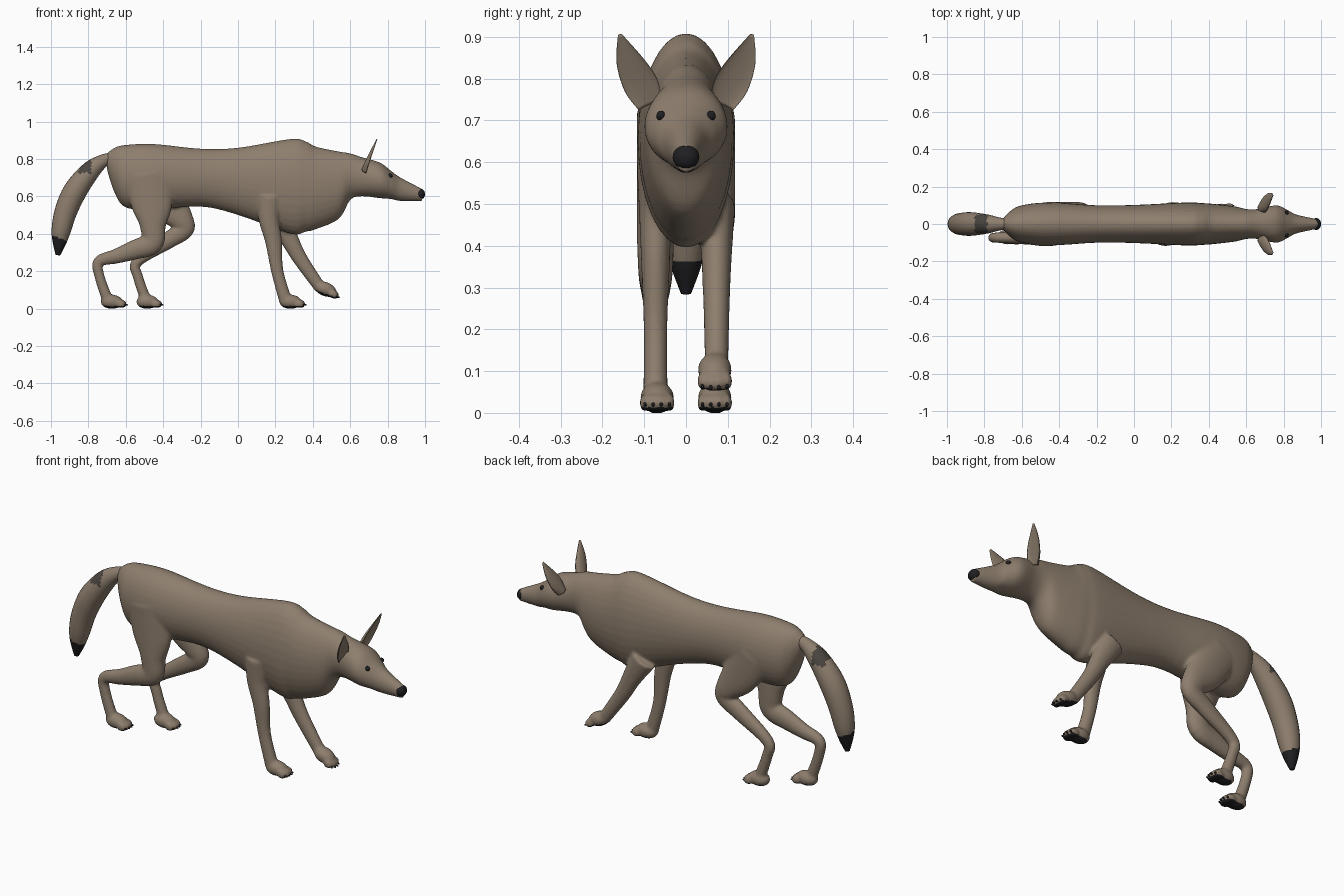
import bpy, bmesh, math
from mathutils import Vector, Matrix

cube = bpy.data.objects.get("Cube")
if cube:
    bpy.data.objects.remove(cube, do_unlink=True)


def material(name, colour):
    mat = bpy.data.materials.new(name)
    mat.use_nodes = True
    mat.diffuse_color = (*colour, 1)
    shader = next(n for n in mat.node_tree.nodes if n.type == 'BSDF_PRINCIPLED')
    shader.inputs["Base Color"].default_value = (*colour, 1)
    return mat


FUR = material("brown fur", (.27, .21, .155))
PATCH = material("dark brown patch", (.07, .06, .05))
BLACK = material("near black", (.014, .014, .016))


def finish(name, bm, *mats):
    """Turn a bmesh into a smooth shaded object."""
    bmesh.ops.recalc_face_normals(bm, faces=bm.faces[:])
    mesh = bpy.data.meshes.new(name)
    bm.to_mesh(mesh)
    bm.free()
    for mat in mats:
        mesh.materials.append(mat)
    mesh.polygons.foreach_set("use_smooth", [True] * len(mesh.polygons))
    obj = bpy.data.objects.new(name, mesh)
    bpy.context.collection.objects.link(obj)
    return obj


def spline(rows, steps):
    """Catmull-Rom interpolation through rows of numbers."""
    rows = [Vector(row) for row in rows]
    padded = [rows[0]] + rows + [rows[-1]]
    result = []
    for a, b, c, d in zip(padded, padded[1:], padded[2:], padded[3:]):
        for i in range(steps):
            t = i / steps
            result.append(b + (c - a) * (t / 2)
                          + (a * 2 - b * 5 + c * 4 - d) * (t * t / 2)
                          + (b * 3 - a - c * 3 + d) * (t ** 3 / 2))
    return result + [rows[-1]]


def loft(bm, rows, steps=5, sides=24, upright=False, cup=False):
    """Skin oval rings along a path; each row is x, y, z, depth, width."""
    rows = spline(rows, steps)
    centres = [Vector(row[:3]) for row in rows]
    rings = []
    for i, row in enumerate(rows):
        along = centres[min(i + 1, len(rows) - 1)] - centres[max(i - 1, 0)]
        along = Vector((1, 0, 0)) if upright else along.normalized()
        side = Vector((0, 1, 0))
        side = (side - along * side.dot(along)).normalized()
        up = side.cross(along)
        ring = []
        for k in range(sides):
            angle = math.tau * k / sides
            lift = math.sin(angle)
            if cup and lift > 0:
                lift *= -.4
            ring.append(bm.verts.new(centres[i] + side * row[4] * math.cos(angle)
                                     + up * row[3] * lift))
        rings.append(ring)
    for one, two in zip(rings, rings[1:]):
        for k in range(sides):
            j = (k + 1) % sides
            bm.faces.new((one[k], one[j], two[j], two[k]))
    bm.faces.new(rings[0])
    bm.faces.new(rings[-1])


def leg(bm, side, rows):
    """Loft a leg from x, z, depth rows, with the width following the depth."""
    loft(bm, [(x, side * .073, z, depth, min(.045, depth / 2 + .012))
              for x, z, depth in rows])


def hind_leg(bm, side, thigh, hock_x):
    """Add the hock and the upright lower leg to a given thigh."""
    lower = [(hock_x, .25, .03), (hock_x + .005, .17, .027), (hock_x + .05, .04, .03)]
    leg(bm, side, thigh + lower)


def ball(bm, place, radii, frame=Matrix()):
    bmesh.ops.create_uvsphere(
        bm, u_segments=20, v_segments=12, radius=1,
        matrix=frame @ Matrix.Translation(place) @ Matrix.Diagonal((*radii, 1)))


# Trunk, neck and head: x, underside, topline, half width
trunk = [
    (-.7, .74, .83, .03), (-.66, .62, .86, .07), (-.6, .54, .875, .1),
    (-.45, .53, .88, .115), (-.2, .545, .855, .1), (0, .5, .86, .102),
    (.28, .4, .907, .115), (.36, .41, .895, .112), (.42, .425, .865, .108),
    (.54, .48, .84, .094), (.6, .58, .83, .08), (.66, .6, .81, .08),
    (.76, .59, .78, .1), (.82, .585, .735, .076), (.87, .575, .7, .05),
    (.985, .575, .64, .025)]
skin = bmesh.new()
loft(skin, [(x, 0, (low + high) / 2, (high - low) / 2, wide)
            for x, low, high, wide in trunk], upright=True, sides=32)

# Legs, mid stride
leg(skin, -1, [(.17, .6, .07), (.165, .48, .055), (.19, .36, .045),
               (.21, .2, .033), (.255, .04, .035)])
leg(skin, 1, [(.2, .5, .07), (.27, .38, .05), (.33, .27, .04), (.44, .11, .032)])
hind_leg(skin, -1, [(-.48, .72, .13), (-.46, .55, .11), (-.455, .44, .07),
                    (-.46, .35, .06), (-.55, .315, .053), (-.65, .28, .04)], -.745)
hind_leg(skin, 1, [(-.45, .7, .12), (-.37, .56, .1), (-.3, .47, .065),
                   (-.29, .42, .052), (-.38, .36, .045)], -.54)

# Paws: x, side, height of the sole and pitch
paws = [(.29, -1, 0, 0), (.465, 1, .066, 20), (-.665, -1, 0, 0), (-.475, 1, 0, 0)]
frames = [Matrix.Translation((x, side * .069, z))
          @ Matrix.Rotation(math.radians(pitch), 4, 'Y') for x, side, z, pitch in paws]
claws = bmesh.new()
for frame in frames:
    ball(skin, (-.01, 0, .036), (.06, .041, .038), frame)
    for i in (-1.5, -.5, .5, 1.5):
        x, y = .046 - abs(i) ** 2 * .004, i * .0195
        ball(skin, (x, y, .024), (.026, .013, .022), frame)
        ball(claws, (x + .023, y, .02), (.009, .004, .005), frame)
body = finish("body_and_legs", skin, FUR, BLACK)
finish("claws", claws, BLACK)

# Fuse the shells into one skin
remesh = body.modifiers.new("fuse", 'REMESH')
remesh.mode = 'VOXEL'
remesh.voxel_size = .008
soften = body.modifiers.new("soften", 'SMOOTH')
soften.iterations = 4
graph = bpy.context.evaluated_depsgraph_get()
fused = bpy.data.meshes.new_from_object(body.evaluated_get(graph))
body.modifiers.clear()
body.data = fused
fused.materials.clear()
for mat in (FUR, BLACK):
    fused.materials.append(mat)
for vert in fused.vertices:
    vert.co.z = max(vert.co.z, 0)

# Dark soles under each paw
inverses = [frame.inverted() for frame in frames]
for face in fused.polygons:
    spots = [inverse @ face.center for inverse in inverses]
    face.use_smooth = True
    face.material_index = int(any(
        abs(p.x) < .085 and abs(p.y) < .06 and p.z < .014 for p in spots))

# Tail with dark tip and a saddle patch near the root: x, z, radius
path = [(-.66, .81, .025), (-.72, .79, .035), (-.79, .735, .052), (-.87, .63, .063),
        (-.92, .52, .06), (-.945, .42, .052), (-.955, .35, .036), (-.963, .285, .012)]
bm = bmesh.new()
loft(bm, [(x, 0, z, r, r) for x, z, r in path], steps=8)
tail = finish("tail", bm, FUR, PATCH, BLACK)
for face in tail.data.polygons:
    x, y, z = face.center
    if z < .375 - (x + .95) * .4:
        face.material_index = 2
    elif -.85 < x < -.785 and z > .725:
        face.material_index = 1

# Ears, cupped forwards, and eyes
for name, s in (("right", -1), ("left", 1)):
    bm = bmesh.new()
    loft(bm, [(.69, s * .085, .735, .03, .03), (.705, s * .108, .785, .024, .042),
              (.725, s * .137, .845, .015, .031), (.745, s * .158, .905, .004, .005)],
         cup=True)
    finish(name + "_ear", bm, FUR)
    bm = bmesh.new()
    ball(bm, (.815, s * .06, .711), (.012, .011, .012))
    finish(name + "_eye", bm, BLACK)

# Nose
bm = bmesh.new()
ball(bm, (.975, 0, .612), (.025, .032, .029))
finish("nose", bm, BLACK)
